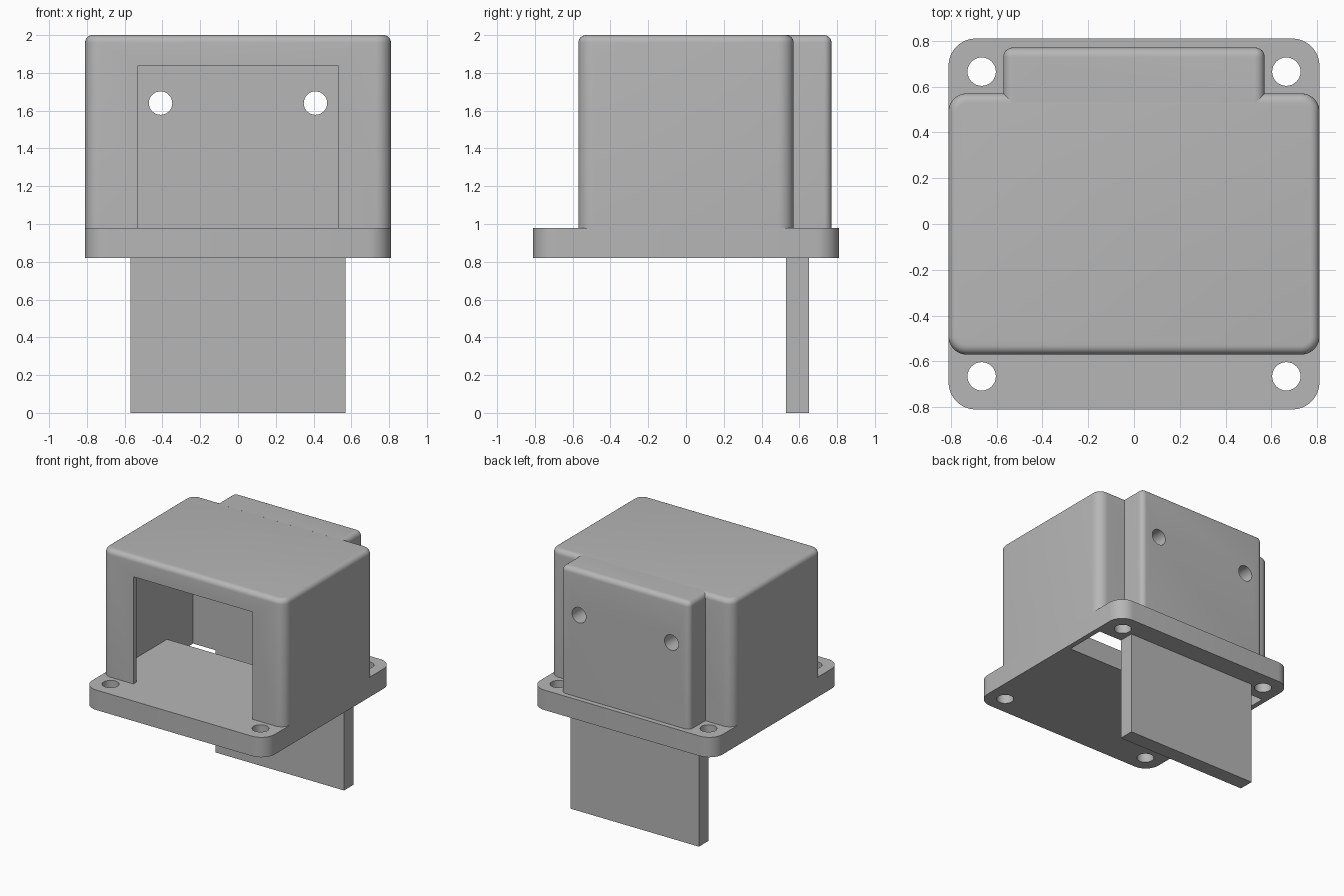
import bpy, bmesh, math
from mathutils import Matrix, Vector

default_cube = bpy.data.objects.get("Cube")
if default_cube:
    bpy.data.objects.remove(default_cube, do_unlink=True)

grey = bpy.data.materials.new("plain_grey")
grey.use_nodes = True
colour = (0.47, 0.47, 0.47, 1)
grey.diffuse_color = colour
grey.node_tree.nodes["Principled BSDF"].inputs["Base Color"].default_value = colour


def make_object(name, bm):
    mesh = bpy.data.meshes.new(name)
    bm.to_mesh(mesh)
    bm.free()
    mesh.materials.append(grey)
    obj = bpy.data.objects.new(name, mesh)
    bpy.context.collection.objects.link(obj)
    return obj


def round_edges(bm, test, radius, segments):
    edges = [e for e in bm.edges if test(*(v.co for v in e.verts))]
    bmesh.ops.bevel(bm, geom=edges, offset=radius, segments=segments,
                    profile=0.5, affect='EDGES', clamp_overlap=True)


def box(name, low, high, corner=0, top=0, back_only=False):
    """Box with rounded upright corners and a rounded top rim."""
    low, high = Vector(low), Vector(high)
    bm = bmesh.new()
    bmesh.ops.create_cube(bm, size=1)
    for v in bm.verts:
        v.co = Vector(h if c > 0 else l for c, l, h in zip(v.co, low, high))
    front = low.y + 1e-4

    def keep(a, b):
        return not back_only or max(a.y, b.y) > front and not (a.y < front and b.y < front)

    if corner:
        round_edges(bm, lambda a, b: abs(a.z - b.z) > 0.01 and keep(a, b), corner, 8)
    if top:
        rim = high.z - 1e-4
        round_edges(bm, lambda a, b: a.z > rim and b.z > rim and keep(a, b), top, 6)
    return make_object(name, bm)


def rod(name, centre, radius, depth, along_y=False):
    bm = bmesh.new()
    turn = Matrix.Rotation(math.pi / 2, 4, 'X') if along_y else Matrix()
    bmesh.ops.create_cone(bm, cap_ends=True, segments=32, radius1=radius, radius2=radius,
                          depth=depth, matrix=Matrix.Translation(centre) @ turn)
    return make_object(name, bm)


def cut(obj, cutters):
    bpy.context.view_layer.objects.active = obj
    for cutter in cutters:
        mod = obj.modifiers.new("cut", 'BOOLEAN')
        mod.operation = 'DIFFERENCE'
        mod.solver = 'EXACT'
        mod.object = cutter
        bpy.ops.object.modifier_apply(modifier=mod.name)


# Main parts
base = box("base_flange", (-0.81, -0.81, 0.82), (0.81, 0.81, 0.98), corner=0.12)
body = box("housing", (-0.81, -0.57, 0.98), (0.81, 0.57, 2), corner=0.08, top=0.04)
back = box("back_block", (-0.57, 0.531, 0.98), (0.57, 0.77, 2), corner=0.04, top=0.04, back_only=True)
tongue = box("hanging_plate", (-0.57, 0.53, 0), (0.57, 0.65, 0.83))

# Cutters: hollow inside, front opening, floor slot and screw holes
hollow = box("hollow_cutter", (-0.77, -0.53, 0.9), (0.77, 0.53, 1.96))
opening = box("opening_cutter", (-0.53, -0.7, 0.9), (0.53, -0.4, 1.84))
slot = box("slot_cutter", (-0.77, 0.2, 0.7), (0.77, 0.53, 1.1))
corner_holes = [rod("corner_hole_cutter", (x, y, 0.9), 0.062, 0.5)
                for x in (-0.665, 0.665) for y in (-0.665, 0.665)]
back_holes = [rod("back_hole_cutter", (x, 0.65, 1.64), 0.062, 0.6, along_y=True)
              for x in (-0.41, 0.41)]

cut(base, [slot] + corner_holes)
cut(body, [hollow, opening] + back_holes)
cut(back, back_holes)

for cutter in [hollow, opening, slot] + corner_holes + back_holes:
    bpy.data.objects.remove(cutter, do_unlink=True)

# Smooth the rounded edges, keep the sharp ones
bpy.ops.object.select_all(action='DESELECT')
for obj in (base, body, back, tongue):
    obj.select_set(True)
bpy.context.view_layer.objects.active = body
bpy.ops.object.shade_smooth_by_angle(angle=math.radians(30))
